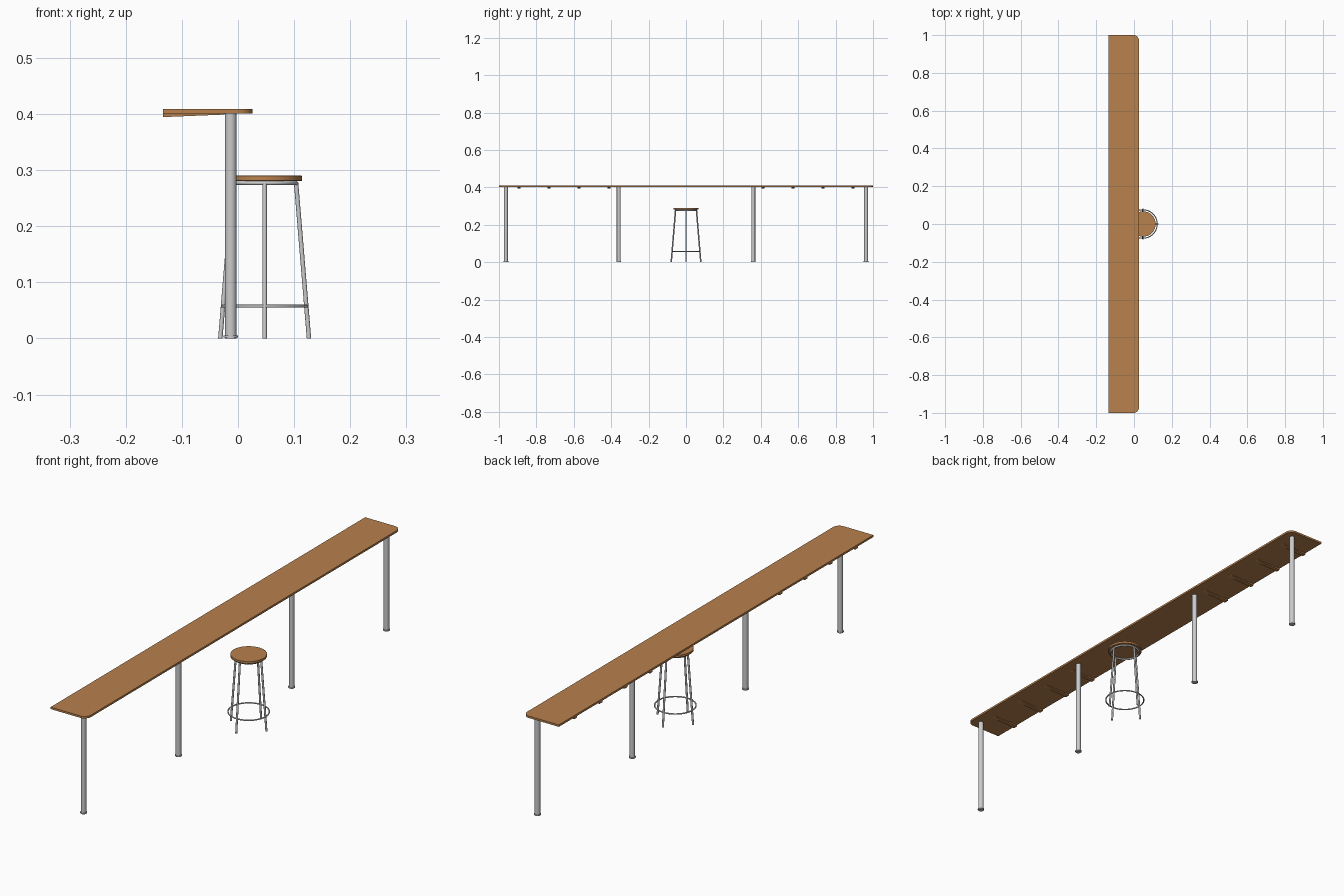
import bpy, bmesh, math
from mathutils import Vector

if "Cube" in bpy.data.objects:
    bpy.data.objects.remove(bpy.data.objects["Cube"])

wood = bpy.data.materials.new("wood")
wood.diffuse_color = (0.48, 0.22, 0.075, 1)
wood.use_nodes = True
wood.node_tree.nodes["Principled BSDF"].inputs["Base Color"].default_value = wood.diffuse_color


def smooth(ob):
    bpy.ops.object.select_all(action='DESELECT')
    ob.select_set(True)
    bpy.context.view_layer.objects.active = ob
    bpy.ops.object.shade_smooth_by_angle(angle=math.radians(35))


def prism(name, points, offset, mat=None):
    """Extrude a closed outline of 3D points along an offset."""
    bm = bmesh.new()
    face = bm.faces.new([bm.verts.new(p) for p in points])
    ext = bmesh.ops.extrude_face_region(bm, geom=[face])
    verts = [v for v in ext["geom"] if isinstance(v, bmesh.types.BMVert)]
    bmesh.ops.translate(bm, verts=verts, vec=offset)
    bmesh.ops.recalc_face_normals(bm, faces=bm.faces)
    me = bpy.data.meshes.new(name)
    bm.to_mesh(me)
    bm.free()
    ob = bpy.data.objects.new(name, me)
    bpy.context.collection.objects.link(ob)
    if mat:
        me.materials.append(mat)
    smooth(ob)
    return ob


def rod(name, a, b, r, sides=32, mat=None):
    """Cylinder between two points."""
    a, b = Vector(a), Vector(b)
    d = b - a
    bpy.ops.mesh.primitive_cylinder_add(vertices=sides, radius=r, depth=d.length, location=(a + b) / 2)
    ob = bpy.context.object
    ob.name = name
    ob.rotation_euler = d.to_track_quat('Z', 'Y').to_euler()
    if mat:
        ob.data.materials.append(mat)
    smooth(ob)
    return ob


def ring(name, center, major, minor):
    bpy.ops.mesh.primitive_torus_add(major_radius=major, minor_radius=minor, major_segments=64,
                                     minor_segments=12, location=center)
    bpy.context.object.name = name
    smooth(bpy.context.object)


# Counter top: square corners at the wall side, rounded corners at the free side
BACK, FREE, R = -0.134, 0.026, 0.028
outline = [(BACK, 1, 0.401), (BACK, -1, 0.401)]
for sy, start in ((-1, -90), (1, 0)):
    for i in range(13):
        t = math.radians(start + 90 * i / 12)
        outline.append((FREE - R + R * math.cos(t), sy * (1 - R) + R * math.sin(t), 0.401))
prism("counter_top", outline, (0, 0, 0.008), wood)

# Counter legs with foot flanges
LEG_X = -0.013
for i, y in enumerate((-0.963, -0.36, 0.36, 0.963), 1):
    rod(f"counter_leg_{i}", (LEG_X, y, 0.002), (LEG_X, y, 0.401), 0.0103)
    rod(f"leg_flange_{i}", (LEG_X, y, 0.002), (LEG_X, y, 0.0055), 0.0128)
    rod(f"leg_pad_{i}", (LEG_X, y, 0), (LEG_X, y, 0.002), 0.0105)

# Tapered support brackets under the counter
for i in range(4):
    for side, label in ((-1, "left"), (1, "right")):
        y = side * (0.412 + 0.1603 * i)
        profile = [(BACK, y - 0.009, 0.4012), (BACK, y - 0.009, 0.3945),
                   (-0.025, y - 0.009, 0.399), (-0.02, y - 0.009, 0.4012)]
        prism(f"support_bracket_{label}_{i + 1}", profile, (0, 0.018, 0), wood)

# Stool: seat, support ring, four splayed legs, foot ring
SX = 0.0475
seat = rod("stool_seat", (SX, 0, 0.2805), (SX, 0, 0.29), 0.067, 64, wood)
bev = seat.modifiers.new("edge", 'BEVEL')
bev.width, bev.segments, bev.limit_method = 0.0012, 2, 'ANGLE'
ring("stool_seat_ring", (SX, 0, 0.277), 0.056, 0.0037)
for i in range(4):
    c, s = math.cos(i * math.pi / 2), math.sin(i * math.pi / 2)
    rod(f"stool_leg_{i + 1}", (SX + 0.079 * c, 0.079 * s, 0), (SX + 0.056 * c, 0.056 * s, 0.278), 0.0039, 16)
ring("stool_foot_ring", (SX, 0, 0.0575), 0.0755, 0.0026)
